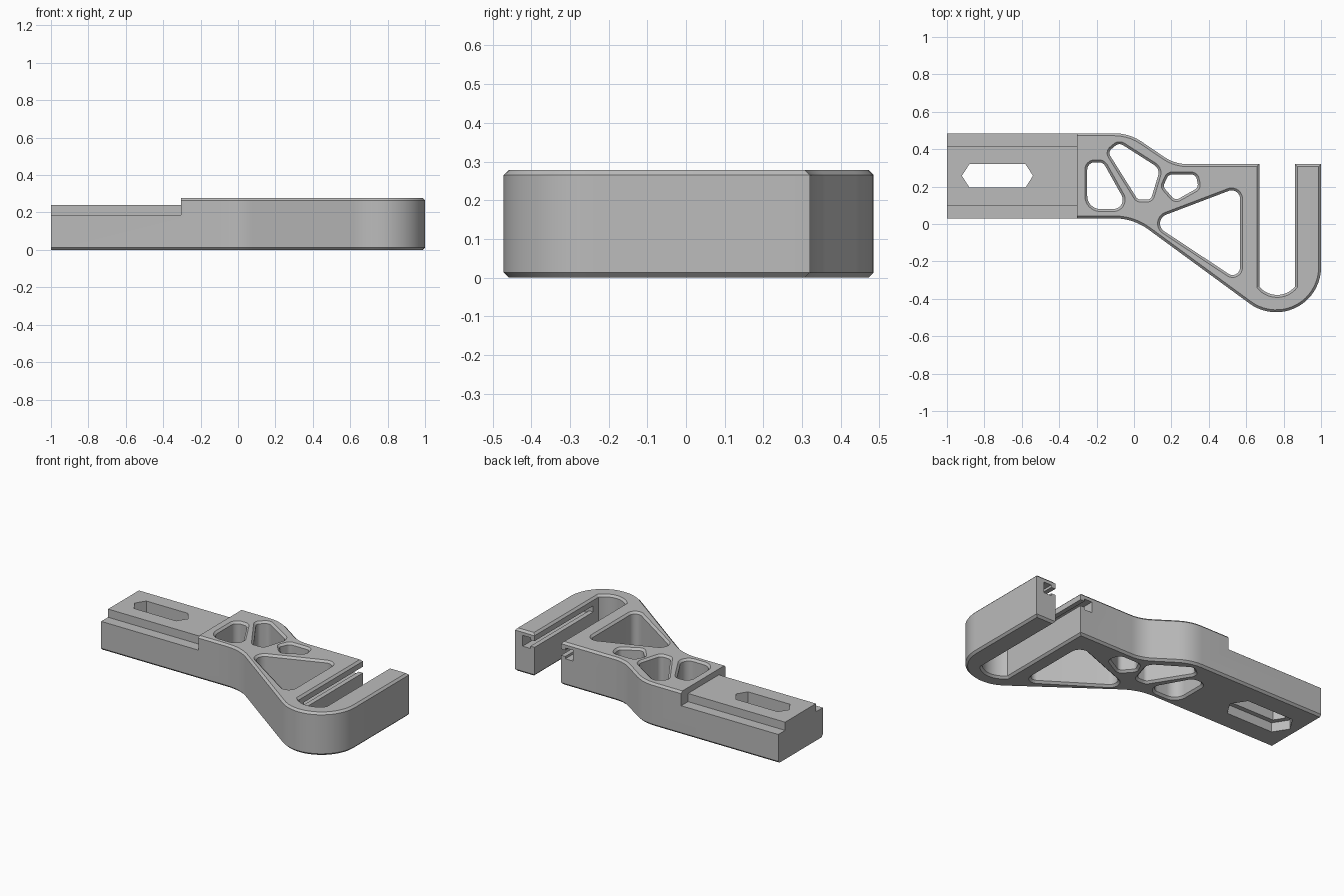
import bpy, bmesh, math
from mathutils import Vector

if "Cube" in bpy.data.objects:
    bpy.data.objects.remove(bpy.data.objects["Cube"])

H, C = 0.278, 0.013          # body height, edge chamfer

grey = bpy.data.materials.new("plain grey")
grey.use_nodes = True
grey.diffuse_color = (0.5, 0.5, 0.5, 1)
grey.node_tree.nodes["Principled BSDF"].inputs["Base Color"].default_value = (0.5, 0.5, 0.5, 1)


def rounded(corners):
    """Counter-clockwise outline from (x, y, radius) corners."""
    out, n = [], len(corners)
    for i, (x, y, r) in enumerate(corners):
        p = Vector((x, y))
        if not r:
            out.append(p)
            continue
        a = (Vector(corners[i - 1][:2]) - p).normalized()
        b = (Vector(corners[(i + 1) % n][:2]) - p).normalized()
        half = a.angle(b) / 2
        centre = p + (a + b).normalized() * r / math.sin(half)
        start = p + a * r / math.tan(half) - centre
        end = p + b * r / math.tan(half) - centre
        sweep = math.atan2(start.cross(end), start.dot(end))
        steps = max(3, math.ceil(abs(sweep) / math.radians(7)))
        for k in range(steps + 1):
            t = sweep * k / steps
            c, s = math.cos(t), math.sin(t)
            out.append(centre + Vector((c * start.x - s * start.y, s * start.x + c * start.y)))
    return out


def offset(points, d):
    """Mitred outward offset of a counter-clockwise outline."""
    out, n = [], len(points)
    for i, p in enumerate(points):
        e = (p - points[i - 1]).normalized()
        f = (points[(i + 1) % n] - p).normalized()
        n1, n2 = Vector((e.y, -e.x)), Vector((f.y, -f.x))
        out.append(p + (n1 + n2) * d / (1 + n1.dot(n2)))
    return out


def prism(name, points, rings):
    """Solid through rings of (z, offset)."""
    bm = bmesh.new()
    loops = []
    for z, d in rings:
        loops.append([bm.verts.new((q.x, q.y, z)) for q in offset(points, d)])
    n = len(points)
    for lo, hi in zip(loops, loops[1:]):
        for i in range(n):
            j = (i + 1) % n
            bm.faces.new((lo[i], lo[j], hi[j], hi[i]))
    bm.faces.new(loops[0][::-1])
    bm.faces.new(loops[-1])
    bmesh.ops.recalc_face_normals(bm, faces=bm.faces)
    mesh = bpy.data.meshes.new(name)
    bm.to_mesh(mesh)
    bm.free()
    ob = bpy.data.objects.new(name, mesh)
    bpy.context.collection.objects.link(ob)
    return ob


def box(name, x0, x1, y0, y1, z0, z1):
    pts = [Vector(p) for p in ((x0, y0), (x1, y0), (x1, y1), (x0, y1))]
    return prism(name, pts, [(z0, 0), (z1, 0)])


def cut(target, cutter):
    cutter.hide_render = True
    mod = target.modifiers.new("cut", "BOOLEAN")
    mod.operation, mod.solver, mod.object = "DIFFERENCE", "EXACT", cutter
    bpy.context.view_layer.objects.active = target
    bpy.ops.object.modifier_apply(modifier=mod.name)
    bpy.data.objects.remove(cutter)


# Bracket body with the open hook slot in its outline
outline = rounded([
    (-1.1, 0.03, 0), (-0.004, 0.03, 0.3), (1, -0.705, 0.24), (1, 0.32, 0),
    (0.86, 0.32, 0), (0.86, -0.335, 0), (0.765, -0.448, 0.124), (0.67, -0.335, 0),
    (0.67, 0.32, 0), (0.218, 0.32, 0.22), (-0.025, 0.485, 0.26), (-1.1, 0.485, 0)])
body = prism("hook_bracket", outline, [(0, -C), (C, 0), (H - C, 0), (H, -C)])
body.data.materials.append(grey)

# Stepped mounting tongue
cut(body, box("end_cutter", -1.2, -1, -1, 1, -1, 1))
cut(body, box("step_cutter", -1.2, -0.305, -1, 1, 0.24, 1))
for y0, y1 in ((-0.2, 0.1), (0.415, 0.7)):
    cut(body, box("shoulder_cutter", -1.2, -0.305, y0, y1, 0.187, 1))

# Long hexagonal screw slot with a wider recess underneath
slot = [Vector(p) for p in ((-0.92, 0.258), (-0.88, 0.195), (-0.58, 0.195),
                            (-0.54, 0.258), (-0.58, 0.32), (-0.88, 0.32))]
cut(body, prism("slot_cutter", slot, [(-0.1, 0), (0.4, 0)]))
cut(body, prism("recess_cutter", slot, [(-0.1, 0.03), (0.06, 0.03)]))

# Weight-saving windows with chamfered rims
windows = [
    [(-0.25, 0.08, 0.07), (-0.025, 0.08, 0.05), (-0.165, 0.33, 0.04), (-0.25, 0.33, 0.04)],
    [(0.02, 0.13, 0.03), (0.09, 0.13, 0.03), (0.14, 0.295, 0.05), (-0.08, 0.435, 0.035),
     (-0.14, 0.385, 0.03)],
    [(0.155, 0.2, 0.025), (0.22, 0.125, 0.03), (0.345, 0.195, 0.03), (0.33, 0.265, 0.03),
     (0.185, 0.265, 0.03)],
    [(0.08, 0.015, 0.05), (0.567, -0.307, 0.04), (0.567, 0.2, 0.045)],
]
for w in windows:
    cut(body, prism("window_cutter", rounded(w),
                    [(-C, 2 * C), (C, 0), (H - C, 0), (H + C, 2 * C)]))

# T-shaped channels along both walls of the hook slot
for wall, side in ((0.67, -1), (0.86, 1)):
    for near, far, z0, z1 in ((-0.03, 0.05, 0.19, 0.23), (0.03, 0.085, 0.175, 0.245)):
        x0, x1 = sorted((wall + side * near, wall + side * far))
        cut(body, box("channel_cutter", x0, x1, -0.28, 0.5, z0, z1))

# Smooth the curved walls, keep edges crisp
bpy.ops.object.select_all(action="DESELECT")
body.select_set(True)
bpy.context.view_layer.objects.active = body
bpy.ops.object.shade_smooth_by_angle(angle=math.radians(25))
